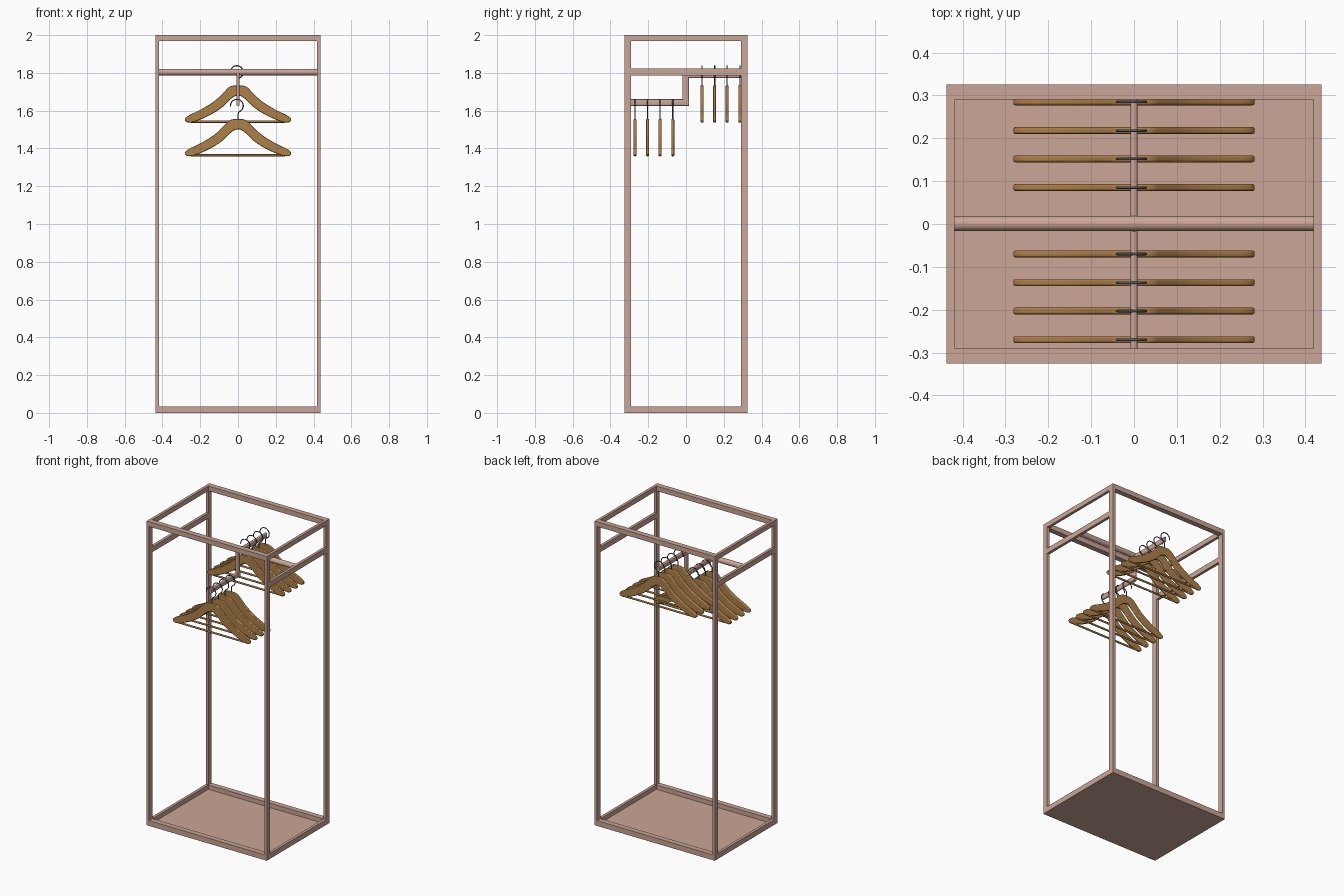
import bpy, bmesh, math
from mathutils import Vector

if "Cube" in bpy.data.objects:
    bpy.data.objects.remove(bpy.data.objects["Cube"])


def material(name, rgb):
    m = bpy.data.materials.new(name)
    m.diffuse_color = (*rgb, 1)
    m.use_nodes = True
    m.node_tree.nodes["Principled BSDF"].inputs["Base Color"].default_value = m.diffuse_color
    return m


COPPER = material("copper_pink", (0.60, 0.38, 0.31))
WOOD = material("warm_wood", (0.42, 0.215, 0.065))
STEEL = material("dark_steel", (0.10, 0.11, 0.13))


def add(name, data, mat, loc=(0, 0, 0)):
    if not data.materials:
        data.materials.append(mat)
    ob = bpy.data.objects.new(name, data)
    ob.location = loc
    bpy.context.collection.objects.link(ob)
    return ob


def box(name, lo, hi, mat=COPPER):
    lo, hi = Vector(lo), Vector(hi)
    bm = bmesh.new()
    bmesh.ops.create_cube(bm, size=1)
    for v in bm.verts:
        v.co = Vector([a * b for a, b in zip(v.co, hi - lo)]) + (lo + hi) / 2
    me = bpy.data.meshes.new(name)
    bm.to_mesh(me)
    bm.free()
    return add(name, me, mat)


def prism(name, ring, offset, mat):
    """Extrude a closed ring of points along offset, smooth sides, flat caps."""
    bm = bmesh.new()
    off = Vector(offset)
    face = bm.faces.new([bm.verts.new(p) for p in ring])
    ext = bmesh.ops.extrude_face_region(bm, geom=[face])
    for v in ext["geom"]:
        if isinstance(v, bmesh.types.BMVert):
            v.co += off
    bmesh.ops.recalc_face_normals(bm, faces=bm.faces)
    for f in bm.faces:
        f.smooth = len(f.verts) == 4
    for e in bm.edges:
        e.smooth = all(f.smooth for f in e.link_faces)
    me = bpy.data.meshes.new(name)
    bm.to_mesh(me)
    bm.free()
    return add(name, me, mat)


def stadium(w, h, n=10):
    """Oval tube section, w wide and h high."""
    r = w / 2
    pts = []
    for top in (1, -1):
        for i in range(n + 1):
            a = math.pi * i / n + (0 if top == 1 else math.pi)
            pts.append((r * math.cos(a), r * math.sin(a) + top * (h / 2 - r)))
    return pts


# outer frame
X, Y, TX, TY = 0.437, 0.325, 0.018, 0.035
for sx, side in ((-1, "left"), (1, "right")):
    xs = sorted((sx * X, sx * (X - TX)))
    for sy, end in ((-1, "front"), (1, "back")):
        ys = sorted((sy * Y, sy * (Y - TY)))
        box(f"{end}_{side}_post", (xs[0], ys[0], 0), (xs[1], ys[1], 2))
    for part, z0, z1 in (("bottom", 0, 0.035), ("middle", 1.787, 1.822), ("top", 1.968, 2)):
        box(f"{part}_{side}_rail", (xs[0], -Y + TY, z0), (xs[1], Y - TY, z1))
for sy, end in ((-1, "front"), (1, "back")):
    ys = sorted((sy * Y, sy * (Y - TY)))
    for part, z0, z1 in (("bottom", 0, 0.035), ("top", 1.968, 2)):
        box(f"{part}_{end}_rail", (-X + TX, ys[0], z0), (X - TX, ys[1], z1))
box("floor_panel", (-X + TX, -Y + TY, 0), (X - TX, Y - TY, 0.006))

# round cross bar and stepped oval hanging bars
circle = [(0.0175 * math.cos(math.tau * i / 32), 0.0175 * math.sin(math.tau * i / 32)) for i in range(32)]
prism("cross_bar", [(-X + TX, a + 0.001, b + 1.804) for a, b in circle], (2 * (X - TX), 0, 0), COPPER)
oval = stadium(0.017, 0.035)
prism("back_hanging_bar", [(a, -0.01, b + 1.79) for a, b in oval], (0, 0.3, 0), COPPER)
prism("front_hanging_bar", [(a, -0.29, b + 1.643) for a, b in oval], (0, 0.305, 0), COPPER)
prism("drop_bar", [(a, b - 0.001, 1.627) for a, b in oval], (0, 0, 0.175), COPPER)


# hanger parts, modelled with z = 0 at the bottom edge
half = [(0, .200), (-.042, .196), (-.066, .172), (-.12, .117), (-.20, .068), (-.272, .036),
        (-.286, .012), (-.258, -.003), (-.175, .026), (-.085, .078), (-.035, .132), (0, .148)]
outline = [Vector(p) for p in half] + [Vector((-x, z)) for x, z in half[-2:0:-1]]
for _ in range(2):  # round the corners
    outline = [p for a, b in zip(outline, outline[1:] + outline[:1])
               for p in (a * .75 + b * .25, a * .25 + b * .75)]
T = 0.016
body = prism("hanger_body", [(p.x, -T / 2, p.y) for p in outline], (0, T, 0), WOOD)


def tube(name, pts, r, mat):
    cu = bpy.data.curves.new(name, "CURVE")
    cu.dimensions = "3D"
    cu.bevel_depth, cu.bevel_resolution, cu.use_fill_caps = r, 2, True
    sp = cu.splines.new("POLY")
    sp.points.add(len(pts) - 1)
    for p, (x, z) in zip(sp.points, pts):
        p.co = (x, 0, z, 1)
    return add(name, cu, mat)


trouser = tube("hanger_rod", [(-.25, .007), (.25, .007)], 0.006, WOOD)
arc = [(-.006 + .034 * math.cos(math.radians(a)), .269 + .034 * math.sin(math.radians(a)))
       for a in range(-40, 191, 15)]
hook = tube("hanger_hook", [(0, .19), (0, .225), (.004, .234), (.012, .241)] + arc, 0.003, STEEL)

# four hangers on each bar
spots = [(y, 1.535) for y in (.085, .152, .218, .285)] + [(y, 1.357) for y in (-.07, -.137, -.203, -.27)]
for i, (y, z) in enumerate(spots):
    for src in (body, trouser, hook):
        ob = src if i == 0 else add(src.name.split(".")[0], src.data, None)
        ob.location = (0, y, z)
        if src is body:
            bev = ob.modifiers.new("rounded_edges", "BEVEL")
            bev.width, bev.segments, bev.limit_method = 0.005, 3, "ANGLE"
            bev.angle_limit = math.radians(50)
